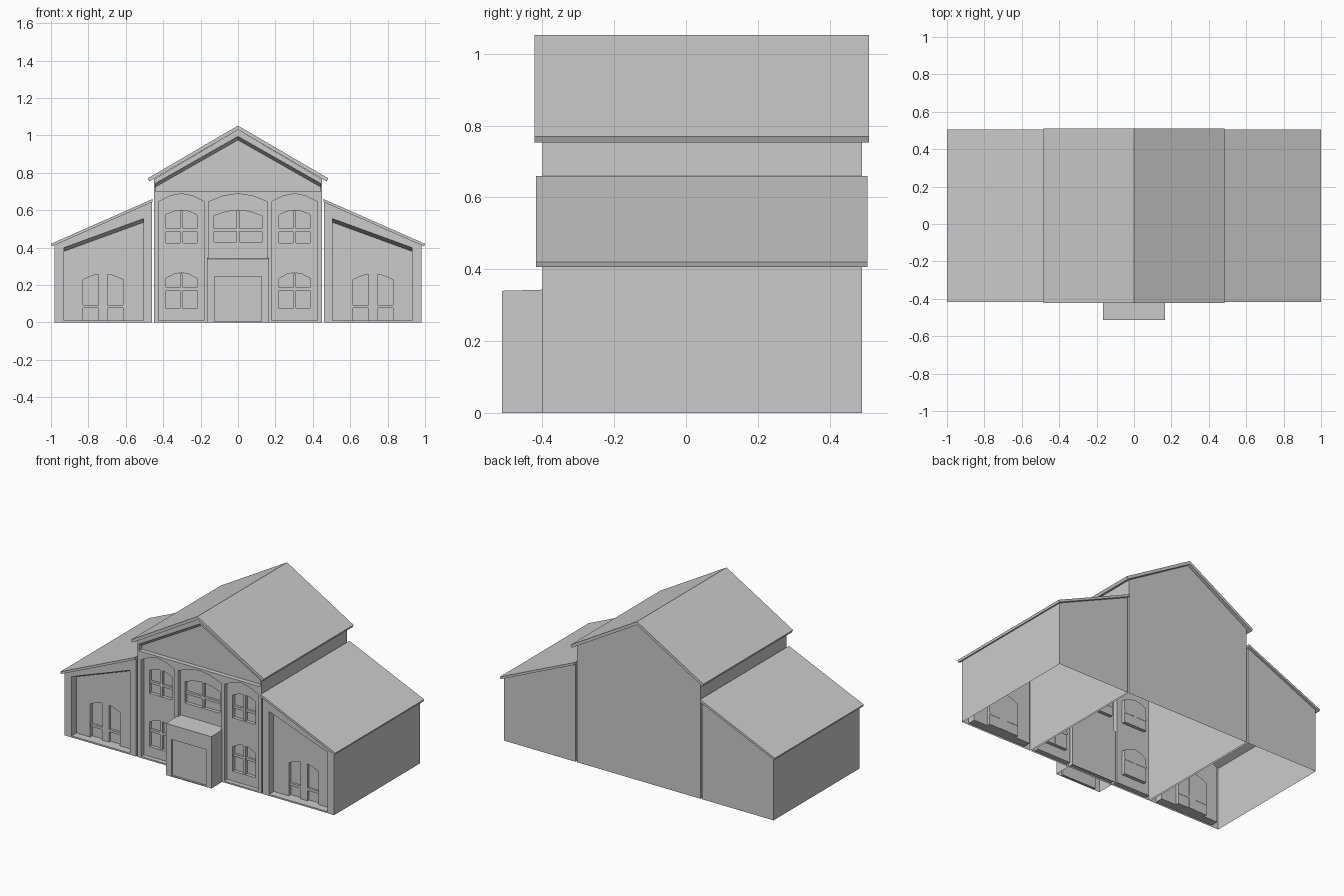
import bpy, bmesh

if "Cube" in bpy.data.objects:
    bpy.data.objects.remove(bpy.data.objects["Cube"])


def prism(name, front, y0, y1, back=None):
    """Solid from an (x, z) profile at y0 to a matching profile at y1."""
    back = back or front
    bm = bmesh.new()
    a = [bm.verts.new((x, y0, z)) for x, z in front]
    b = [bm.verts.new((x, y1, z)) for x, z in back]
    n = len(a)
    bm.faces.new(a)
    bm.faces.new(b[::-1])
    for i in range(n):
        j = (i + 1) % n
        bm.faces.new((a[j], a[i], b[i], b[j]))
    bmesh.ops.recalc_face_normals(bm, faces=bm.faces)
    me = bpy.data.meshes.new(name)
    bm.to_mesh(me)
    bm.free()
    ob = bpy.data.objects.new(name, me)
    bpy.context.collection.objects.link(ob)
    return ob


def rect(x0, x1, z0, z1):
    return [(x0, z0), (x1, z0), (x1, z1), (x0, z1)]


def arch(cx, w, z0, z1, peak):
    """Opening with a shallow faceted arch on top."""
    h = w / 2
    m = z1 + (peak - z1) * 0.72
    return [(cx - h, z0), (cx + h, z0), (cx + h, z1), (cx + h * 0.5, m),
            (cx, peak), (cx - h * 0.5, m), (cx - h, z1)]


def cut(target, front, y0, y1, back=None):
    cutter = prism("cutter", front, y0, y1, back)
    cutter.hide_render = True
    mod = target.modifiers.new("cut", 'BOOLEAN')
    mod.operation = 'DIFFERENCE'
    mod.solver = 'EXACT'
    mod.object = cutter
    bpy.context.view_layer.objects.active = target
    bpy.ops.object.modifier_apply(modifier=mod.name)
    bpy.data.objects.remove(cutter, do_unlink=True)


def open_bottom(ob):
    bm = bmesh.new()
    bm.from_mesh(ob.data)
    low = [f for f in bm.faces if f.normal.z < -0.9 and f.calc_center_median().z < 0.002]
    bmesh.ops.delete(bm, geom=low, context='FACES')
    bm.to_mesh(ob.data)
    bm.free()


def window(wall, cx, w, z0, z1, peak, wall_y, bar_z, bar_w=0.016):
    """Recessed arched window with a glazing cross."""
    cut(wall, arch(cx, w, z0, z1, peak), -0.45, wall_y + 0.022)
    y0, y1 = wall_y + 0.006, wall_y + 0.024
    h = bar_w / 2
    prism("window_upright", rect(cx - h, cx + h, z0, peak - 0.002), y0, y1)
    prism("window_crossbar", rect(cx - w / 2, cx + w / 2, bar_z - 0.008, bar_z + 0.008), y0 + 0.001, y1)


FRONT, BACK = -0.40, 0.49

# Central hall
hall = prism("central_hall", [(-0.45, 0), (0.45, 0), (0.45, 0.765), (0, 1.03), (-0.45, 0.765)], FRONT, BACK)

# Gable recess with a sloping soffit
def gable(d):
    return [(-0.44, 0.70), (0.44, 0.70), (0.44, 0.725 + d), (0, 0.975 + d), (-0.44, 0.725 + d)]
cut(hall, gable(0.026), -0.41, FRONT + 0.03, gable(0))

# Arched bays and their windows
BAY = FRONT + 0.03
cut(hall, arch(0, 0.315, 0.01, 0.645, 0.688), -0.45, BAY)
window(hall, 0, 0.255, 0.43, 0.57, 0.60, BAY, 0.495)
for s in (-1, 1):
    cx = s * 0.303
    cut(hall, arch(cx, 0.245, 0.01, 0.645, 0.688), -0.45, BAY)
    window(hall, cx, 0.165, 0.425, 0.575, 0.60, BAY, 0.495)
    window(hall, cx, 0.165, 0.075, 0.235, 0.266, BAY, 0.178)
open_bottom(hall)

# Main roof
prism("main_roof", [(0.483, 0.77), (0, 1.052), (-0.483, 0.77), (-0.475, 0.753),
                    (0, 1.03), (0.475, 0.753)], -0.422, 0.51)

# Side wings with lean-to roofs
for s in (-1, 1):
    def side(pts):
        return [(s * x, z) for x, z in pts]
    wing = prism("side_wing", side([(0.46, 0), (0.98, 0), (0.98, 0.413), (0.46, 0.643)]), FRONT, BACK)
    def panel(d):
        return side([(0.505, 0.01), (0.93, 0.01), (0.93, 0.38 + d), (0.505, 0.535 + d)])
    cut(wing, panel(0.024), -0.41, FRONT + 0.05, panel(0))
    window(wing, s * 0.722, 0.215, 0.01, 0.228, 0.26, FRONT + 0.05, 0.085, 0.05)
    open_bottom(wing)
    prism("wing_roof", side([(0.456, 0.66), (1.0, 0.42), (0.995, 0.406), (0.456, 0.644)]), -0.418, 0.506)

# Entrance porch
porch = prism("entrance_porch", rect(-0.165, 0.165, 0, 0.34), -0.512, -0.365,
              rect(-0.165, 0.165, 0, 0.344))
cut(porch, rect(-0.125, 0.125, 0.005, 0.245), -0.55, -0.50)
open_bottom(porch)
